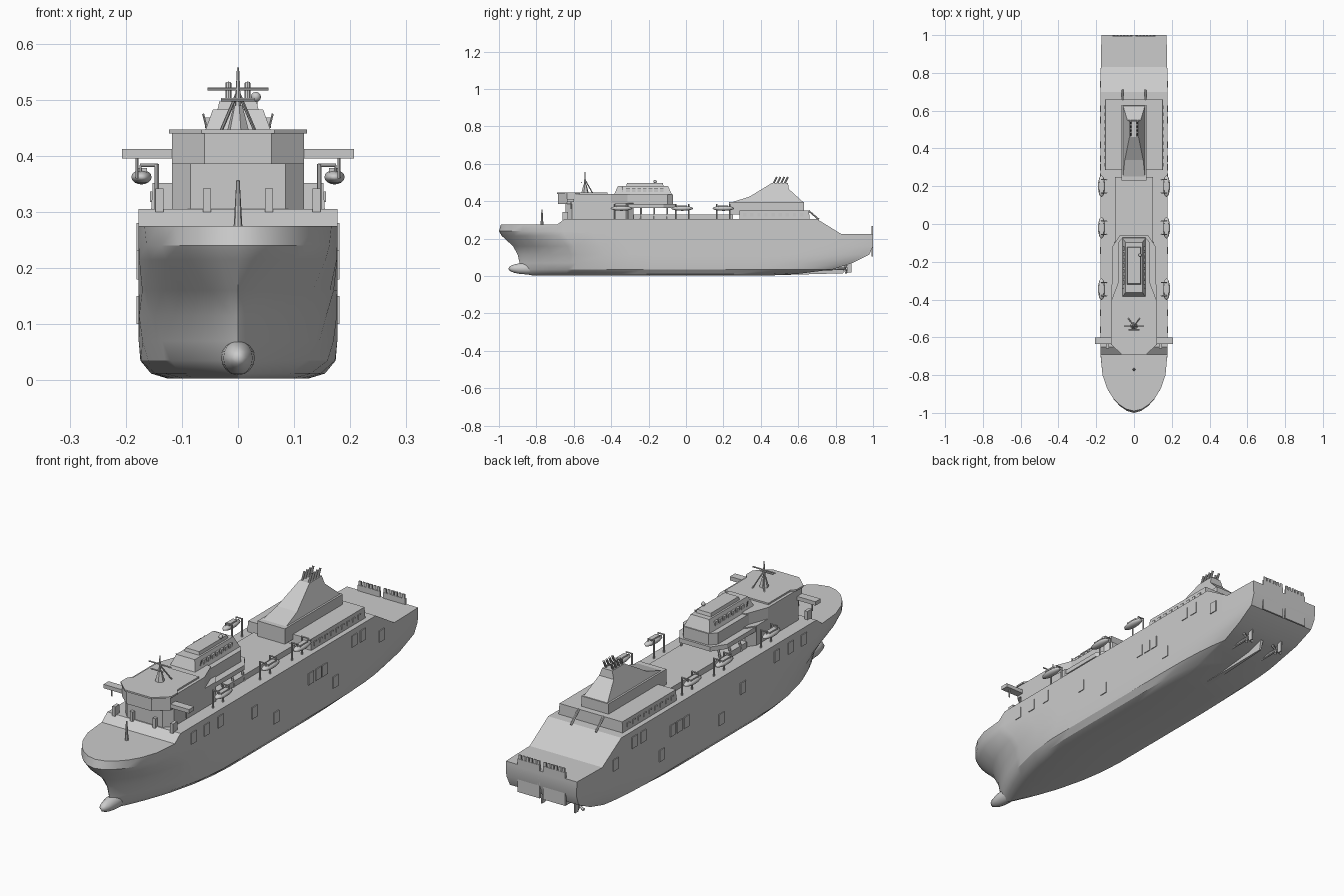
import bpy, bmesh, math
from mathutils import Vector

if "Cube" in bpy.data.objects:
    bpy.data.objects.remove(bpy.data.objects["Cube"])


def make(name, verts, faces, smooth=False):
    me = bpy.data.meshes.new(name)
    bm = bmesh.new()
    vs = [bm.verts.new(v) for v in verts]
    for f in faces:
        bm.faces.new([vs[i] for i in f])
    bmesh.ops.remove_doubles(bm, verts=bm.verts, dist=1e-5)
    bmesh.ops.recalc_face_normals(bm, faces=bm.faces)
    bm.to_mesh(me)
    bm.free()
    ob = bpy.data.objects.new(name, me)
    bpy.context.collection.objects.link(ob)
    if smooth:
        bpy.ops.object.select_all(action='DESELECT')
        ob.select_set(True)
        bpy.context.view_layer.objects.active = ob
        bpy.ops.object.shade_smooth_by_angle(angle=math.radians(30))
    return ob


def loft(name, a, b, smooth=False):
    """Solid between two matching outlines."""
    n = len(a)
    side = [(i, (i + 1) % n, n + (i + 1) % n, n + i) for i in range(n)]
    return make(name, a + b, side + [range(n), range(n, 2 * n)], smooth)


def box(name, x0, x1, y0, y1, z0, z1):
    r = [(x0, y0), (x1, y0), (x1, y1), (x0, y1)]
    return loft(name, [(x, y, z0) for x, y in r], [(x, y, z1) for x, y in r])


def deck_block(name, half, z0, z1, sx=1.0, sy=1.0):
    """Block from half a plan outline (x >= 0), mirrored, tapered to the top."""
    pts = half + [(-x, y) for x, y in reversed(half)]
    cy = (min(p[1] for p in pts) + max(p[1] for p in pts)) / 2
    return loft(name, [(x, y, z0) for x, y in pts],
                [(x * sx, cy + (y - cy) * sy, z1) for x, y in pts])


def rod(name, p, q, r, n=8, r2=None):
    p, q = Vector(p), Vector(q)
    d = (q - p).normalized()
    u = d.orthogonal().normalized()
    w = d.cross(u)
    ring = lambda c, k: [c + k * (u * math.cos(t) + w * math.sin(t))
                         for t in [2 * math.pi * i / n for i in range(n)]]
    return loft(name, ring(p, r), ring(q, r if r2 is None else r2), n > 5)


def ellipsoid(name, c, s, seg=12, rings=8):
    me = bpy.data.meshes.new(name)
    bm = bmesh.new()
    bmesh.ops.create_uvsphere(bm, u_segments=seg, v_segments=rings, radius=1)
    for v in bm.verts:
        v.co = Vector([c[i] + v.co[i] * s[i] for i in range(3)])
    for f in bm.faces:
        f.smooth = True
    bm.to_mesh(me)
    bm.free()
    ob = bpy.data.objects.new(name, me)
    bpy.context.collection.objects.link(ob)
    return ob


# Hull: waterlines (z, stem y, stern y, half width, bow length, fullness, stern pinch)
LINES = [(.003, -.82, .45, .125, .60, 1.0, .20), (.012, -.86, .60, .155, .60, 1.0, .20),
         (.035, -.885, .78, .174, .58, .95, .15), (.07, -.89, .89, .177, .55, .9, .10),
         (.115, -.90, .98, .177, .50, .85, .06), (.16, -.925, 1., .177, .42, .75, .04),
         (.215, -.985, 1., .177, .33, .62, .03), (.24, -1., 1., .177, .30, .58, .03),
         (None, -.99, 1., .177, .28, .55, .03)]
STATIONS = [-.99, -.98, -.955, -.92, -.87, -.8, -.69, -.65, -.5, -.35, -.2, 0, .2, .4,
            .55, .70, .83, .92, .97, 1.]
SHEER = [(-1, .275), (-.69, .275), (-.65, .305), (.70, .305), (.83, .225), (1.01, .225)]


def sheer(y):
    for (a, za), (b, zb) in zip(SHEER, SHEER[1:]):
        if y <= b:
            return za + (zb - za) * max(0, (y - a) / (b - a))
    return SHEER[-1][1]


verts, faces = [], []
nl = len(LINES)
for ys in STATIONS:
    u = (ys + .99) / 1.99
    half = []
    for z, stem, stern, w, ln, q, pinch in LINES:
        y = stem + u * (stern - stem)
        top = sheer(ys)
        t = min(1, max(0, (y - stem) / ln))
        s = max(0, (y - stern + .4) / .4)
        h = w * max(0, 1 - (1 - t) ** 2) ** q * (1 - pinch * s ** 3)
        half.append((h, y, top if z is None else min(z, top - .002 * (nl - len(half)))))
    verts += [(-x, y, z) for x, y, z in reversed(half)] + half
m = 2 * nl
for i in range(len(STATIONS) - 1):
    for j in range(m):
        k = (j + 1) % m
        faces.append((i * m + j, i * m + k, i * m + m + k, i * m + m + j))
e = (len(STATIONS) - 1) * m
faces += [(e + j, e + j + 1, e + m - 2 - j, e + m - 1 - j) for j in range(nl - 1)]
make("hull", verts, faces, True)
ellipsoid("bulbous_bow", (0, -.85, .04), (.03, .10, .031))

# Hull doors and stern gear on both sides
DOORS = [(-.56, .23), (-.47, .23), (-.375, .23), (-.14, .18), (.01, .10), (.25, .18),
         (.30, .18), (.345, .18), (.42, .10), (.55, .23), (.61, .23), (.74, .18)]
for s in (-1, 1):
    for y, z in DOORS:
        box("hull_door", s * .174, s * .1805, y - .018, y + .018, z, z + .05)
    # Stern ramp with comb of hinged flaps on top
    box("stern_ramp", s * .008, s * .115, .992, 1.0, .105, .25)
    for i in range(6):
        x = .010 + i * .0178
        box("ramp_flap", s * x, s * (x + .012), .993, .999, .25, .268)
    # Propeller, shaft and rudder
    rod("propeller_shaft", (s * .08, .66, .035), (s * .08, .85, .04), .007)
    for i in range(4):
        a = math.pi / 2 * i + .4
        rod("propeller_blade", (s * .08, .85, .04),
            (s * .08 + .026 * math.cos(a), .856, .04 + .026 * math.sin(a)), .004, 5, .007)
    box("rudder", s * .077, s * .083, .862, .885, .02, .09)
loft("skeg", [(-.012, .45, .004), (.012, .45, .004), (.004, .84, .015), (-.004, .84, .015)],
     [(-.012, .45, .03), (.012, .45, .03), (.008, .86, .085), (-.008, .86, .085)])

# Forward deckhouse, bridge and roof slab
deck_block("forward_deckhouse", [(.085, -.645), (.118, -.61), (.118, -.32), (.09, -.28)], .30, .39)
deck_block("bridge_deck", [(.06, -.685), (.118, -.635), (.118, -.40), (.08, -.30)], .385, .44)
deck_block("bridge_roof", [(.065, -.69), (.123, -.637), (.123, -.59), (.105, -.57), (.105, -.42)],
           .44, .447)
box("bridge_wing", -.207, .207, -.635, -.60, .395, .412)
deck_block("midship_casing", [(.10, -.28), (.10, .25)], .30, .33)

# Raised aft platform on legs, with the upper house
deck_block("aft_platform", [(.115, -.36), (.115, -.12), (.075, -.06)], .365, .385)
deck_block("upper_house_base", [(.085, -.40), (.085, -.10), (.06, -.07)], .385, .435)
deck_block("upper_house", [(.062, -.385), (.062, -.075)], .435, .483, .72, .86)
deck_block("upper_house_roof", [(.037, -.32), (.037, -.12)], .48, .497, .9, .96)
for s in (-1, 1):
    for y in (-.24, -.17, -.10):
        rod("platform_leg", (s * .10, y, .305), (s * .085, y, .37), .005, 6)
    for i in range(7):
        y = -.32 + i * .03
        box("house_window", s * .05, s * .059, y, y + .02, .45, .468)
    rod("wing_support", (s * .18, -.615, .36), (s * .18, -.615, .40), .003, 6)
    for x in (.055, .14):
        box("front_locker", s * (x - .007), s * (x + .007), -.66, -.63, .30, .342)
    rod("whip_aerial", (s * .055, -.34, .447), (s * .062, -.34, .475), .002, 5)
rod("radar_dome_post", (.032, -.165, .49), (.032, -.165, .503), .003, 6)
ellipsoid("radar_dome", (.032, -.165, .505), (.009, .009, .009), 8, 6)

# Masts
rod("foremast", (0, -.77, .27), (0, -.77, .357), .008, 8, .003)
rod("main_mast_base", (0, -.54, .445), (0, -.54, .49), .02, 6, .008)
rod("main_mast", (0, -.54, .48), (0, -.54, .557), .006, 6, .002)
rod("mast_yard", (-.054, -.54, .519), (.054, -.54, .519), .003, 6)
rod("mast_radar", (-.03, -.56, .50), (.03, -.56, .50), .003, 6)
for s in (-1, 1):
    rod("mast_stay", (s * .03, -.50, .445), (0, -.54, .515), .003, 6)

# Aft deckhouse with windows
deck_block("aft_deckhouse", [(.155, .285), (.155, .66)], .30, .352, .98, .99)
deck_block("aft_upper_house", [(.066, .23), (.066, .63)], .33, .397)
for s in (-1, 1):
    for i in range(9):
        y = .305 + i * .038
        box("deckhouse_window", s * .152, s * .1565, y, y + .018, .318, .336)
    rod("stern_stair", (s * .06, .655, .35), (s * .06, .71, .303), .005, 6)

# Funnel casing and exhaust pipes
FUNNEL = [(.23, .39), (.34, .425), (.46, .498), (.545, .498), (.55, .465), (.625, .397)]
wide = lambda z: .06 - .33 * (z - .39)
loft("funnel", [(-wide(z), y, z) for y, z in FUNNEL], [(wide(z), y, z) for y, z in FUNNEL])
for x in (-.017, .017):
    for i in range(4):
        y = .465 + i * .02
        rod("exhaust_pipe", (x, y, .49), (x, y + .02, .53), .005, 8)

# Lifeboats hanging from davits
for s in (-1, 1):
    for y in (-.345, -.02, .20):
        ellipsoid("lifeboat", (s * .172, y, .362), (.019, .058, .013), 10, 8)
        box("lifeboat_cabin", s * .162, s * .182, y - .03, y + .025, .366, .378)
        for d in (-.035, .035):
            rod("davit_post", (s * .145, y + d, .303), (s * .145, y + d, .385), .004, 6)
            rod("davit_arm", (s * .143, y + d, .383), (s * .175, y + d, .383), .003, 6)
            rod("davit_fall", (s * .174, y + d, .384), (s * .174, y + d, .365), .002, 5)
